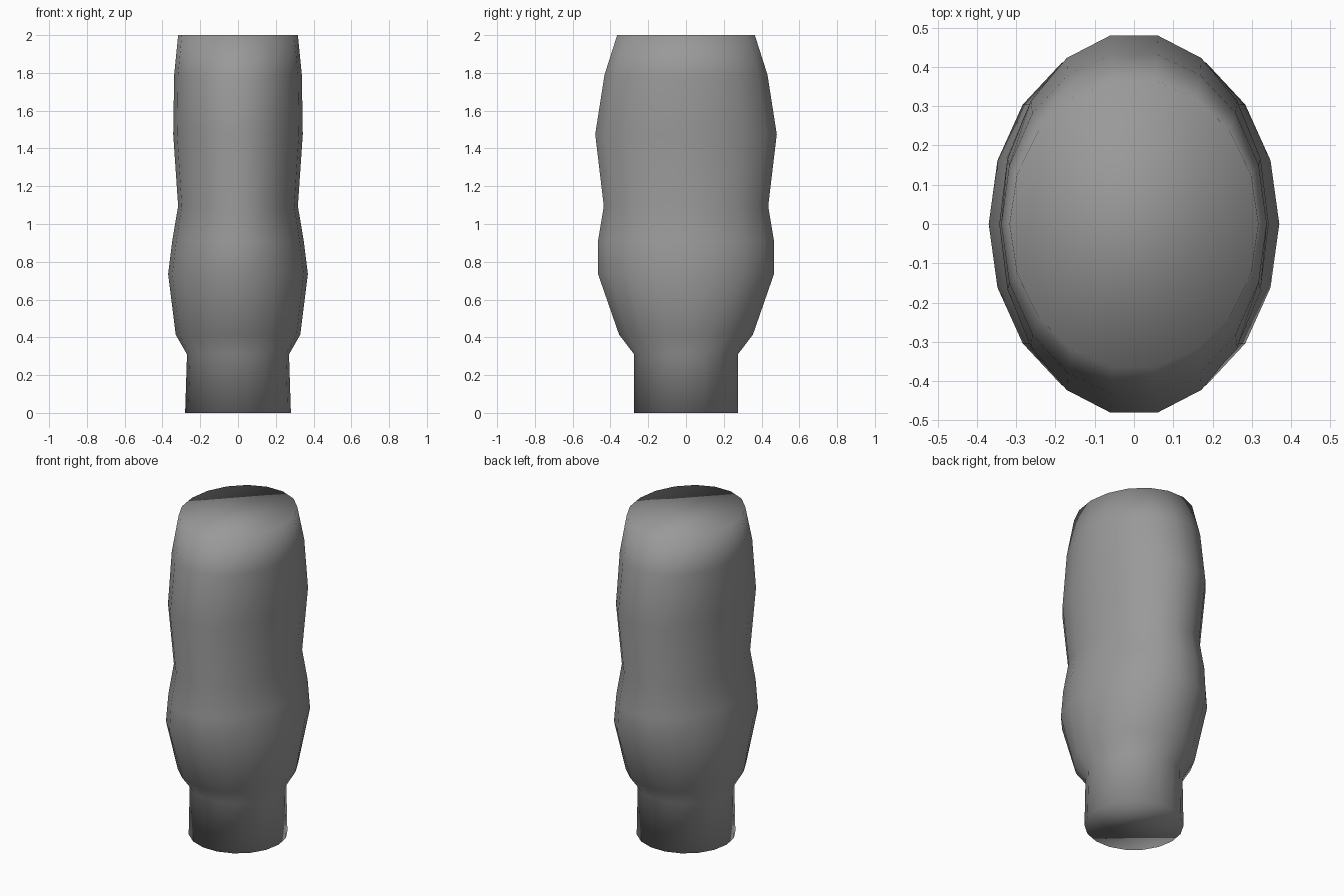
import bpy, bmesh, math

if "Cube" in bpy.data.objects:
    bpy.data.objects.remove(bpy.data.objects["Cube"])

SIDES = 18
# oval sections from bottom to top: (z, x radius, y radius)
SECTIONS = [
    (0.00, 0.28, 0.279), (0.31, 0.27, 0.279), (0.415, 0.33, 0.36),
    (0.735, 0.37, 0.473), (0.91, 0.348, 0.473), (1.095, 0.317, 0.442),
    (1.475, 0.343, 0.488), (1.79, 0.338, 0.438), (2.00, 0.317, 0.37),
]

# closed body lofted through the sections
bm = bmesh.new()
rings = []
for z, rx, ry in SECTIONS:
    angles = [2 * math.pi * i / SIDES for i in range(SIDES)]
    rings.append([bm.verts.new((rx * math.cos(a), ry * math.sin(a), z)) for a in angles])
for low, high in zip(rings, rings[1:]):
    for i in range(SIDES):
        j = (i + 1) % SIDES
        bm.faces.new((low[i], low[j], high[j], high[i]))

# flat end caps, shaded continuously with the sides
bm.faces.new(rings[0][::-1])
bm.faces.new(rings[-1])
for face in bm.faces:
    face.smooth = True

mesh = bpy.data.meshes.new("body")
bm.to_mesh(mesh)
bm.free()
body = bpy.data.objects.new("body", mesh)
bpy.context.collection.objects.link(body)

# dark grey finish
dark_grey = bpy.data.materials.new("dark_grey")
dark_grey.diffuse_color = (0.32, 0.32, 0.32, 1)
dark_grey.use_nodes = True
dark_grey.node_tree.nodes["Principled BSDF"].inputs["Base Color"].default_value = dark_grey.diffuse_color
mesh.materials.append(dark_grey)
